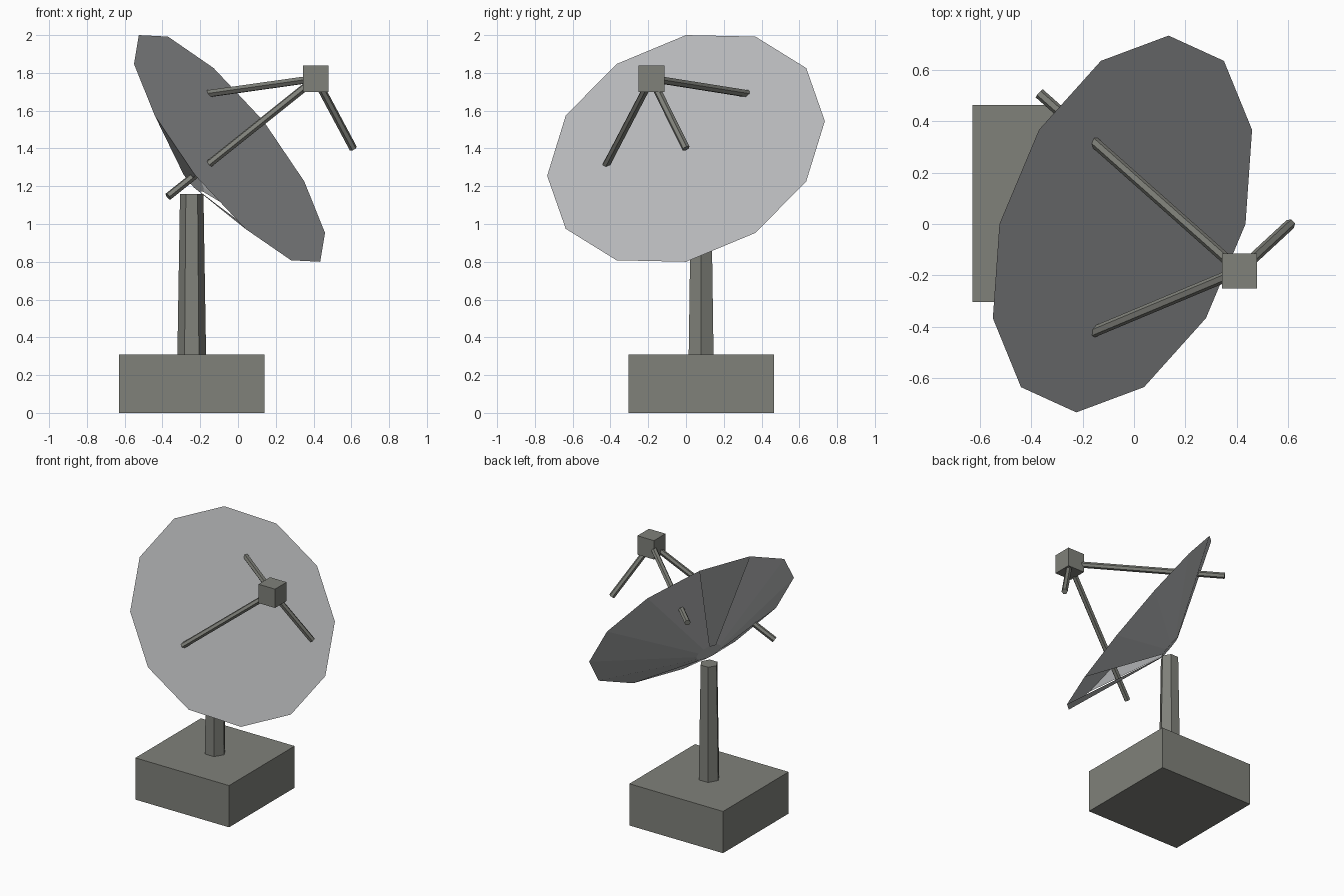
import bpy, bmesh, math
from mathutils import Vector, Matrix

old = bpy.data.objects.get("Cube")
if old:
    bpy.data.objects.remove(old, do_unlink=True)


def material(name, rgb):
    m = bpy.data.materials.new(name)
    m.use_nodes = True
    color = (*rgb, 1.0)
    m.diffuse_color = color
    bsdf = next(n for n in m.node_tree.nodes if n.type == "BSDF_PRINCIPLED")
    bsdf.inputs["Base Color"].default_value = color
    bsdf.inputs["Roughness"].default_value = 0.8
    return m


STEEL = material("warm grey metal", (0.215, 0.22, 0.195))
PANEL = material("pale grey panel", (0.47, 0.48, 0.49))


def finish(name, bm, mat):
    bmesh.ops.recalc_face_normals(bm, faces=bm.faces)
    mesh = bpy.data.meshes.new(name)
    bm.to_mesh(mesh)
    bm.free()
    mesh.materials.append(mat)
    obj = bpy.data.objects.new(name, mesh)
    bpy.context.collection.objects.link(obj)
    return obj


def box(name, center, size, mat):
    bm = bmesh.new()
    bmesh.ops.create_cube(bm, size=1)
    bmesh.ops.scale(bm, vec=size, verts=bm.verts)
    bmesh.ops.translate(bm, vec=center, verts=bm.verts)
    return finish(name, bm, mat)


def rod(name, start, end, r_start, r_end, mat, sides=6):
    # tapered prism between two points
    start, end = Vector(start), Vector(end)
    axis = end - start
    turn = Matrix.Identity(4)
    if axis.xy.length > 0.001:
        turn = axis.to_track_quat("Z", "Y").to_matrix().to_4x4()
    bm = bmesh.new()
    rings = []
    for height, r in ((0, r_start), (axis.length, r_end)):
        ring = []
        for i in range(sides):
            a = math.tau * i / sides
            p = Vector((r * math.cos(a), r * math.sin(a), height))
            ring.append(bm.verts.new(start + turn @ p))
        rings.append(ring)
        bm.faces.new(ring)
    for i in range(sides):
        j = (i + 1) % sides
        bm.faces.new((rings[0][i], rings[0][j], rings[1][j], rings[1][i]))
    return finish(name, bm, mat)


# Plinth and mast
box("base_block", (-0.245, 0.08, 0.155), (0.77, 0.77, 0.31), STEEL)
rod("mast", (-0.245, 0.08, 0.31), (-0.245, 0.08, 1.16), 0.076, 0.062, STEEL)

# Dish: flat front disc, shallow cone behind with three panels gone
center = Vector((-0.045, 0, 1.40))
up = Vector((-0.48, 0, 0.60))
side = Vector((0.18, 0.735, 0.145))
facing = side.cross(up).normalized()
SIDES, HUB, DEPTH = 12, 0.12, 0.264
MISSING = {0, 6, 8}

bm = bmesh.new()
rim, hub = [], []
for i in range(SIDES):
    a = math.tau * i / SIDES
    spoke = up * math.cos(a) + side * math.sin(a)
    rim.append(bm.verts.new(center + spoke))
    hub.append(bm.verts.new(center - facing * DEPTH + spoke * HUB))
bm.faces.new(rim)
bm.faces.new(hub)
for i in range(SIDES):
    if i not in MISSING:
        j = (i + 1) % SIDES
        bm.faces.new((rim[i], rim[j], hub[j], hub[i]))
finish("dish", bm, PANEL)

# Receiver and its struts
feed = (0.412, -0.183, 1.77)
box("receiver", feed, (0.136, 0.136, 0.14), STEEL)
strut_ends = {
    "back_strut": (-0.37, 0.51, 1.66),
    "front_strut": (-0.37, -0.51, 1.145),
    "short_strut": (0.61, 0.0, 1.40),
}
for name, end in strut_ends.items():
    rod(name, feed, end, 0.021, 0.021, STEEL)
